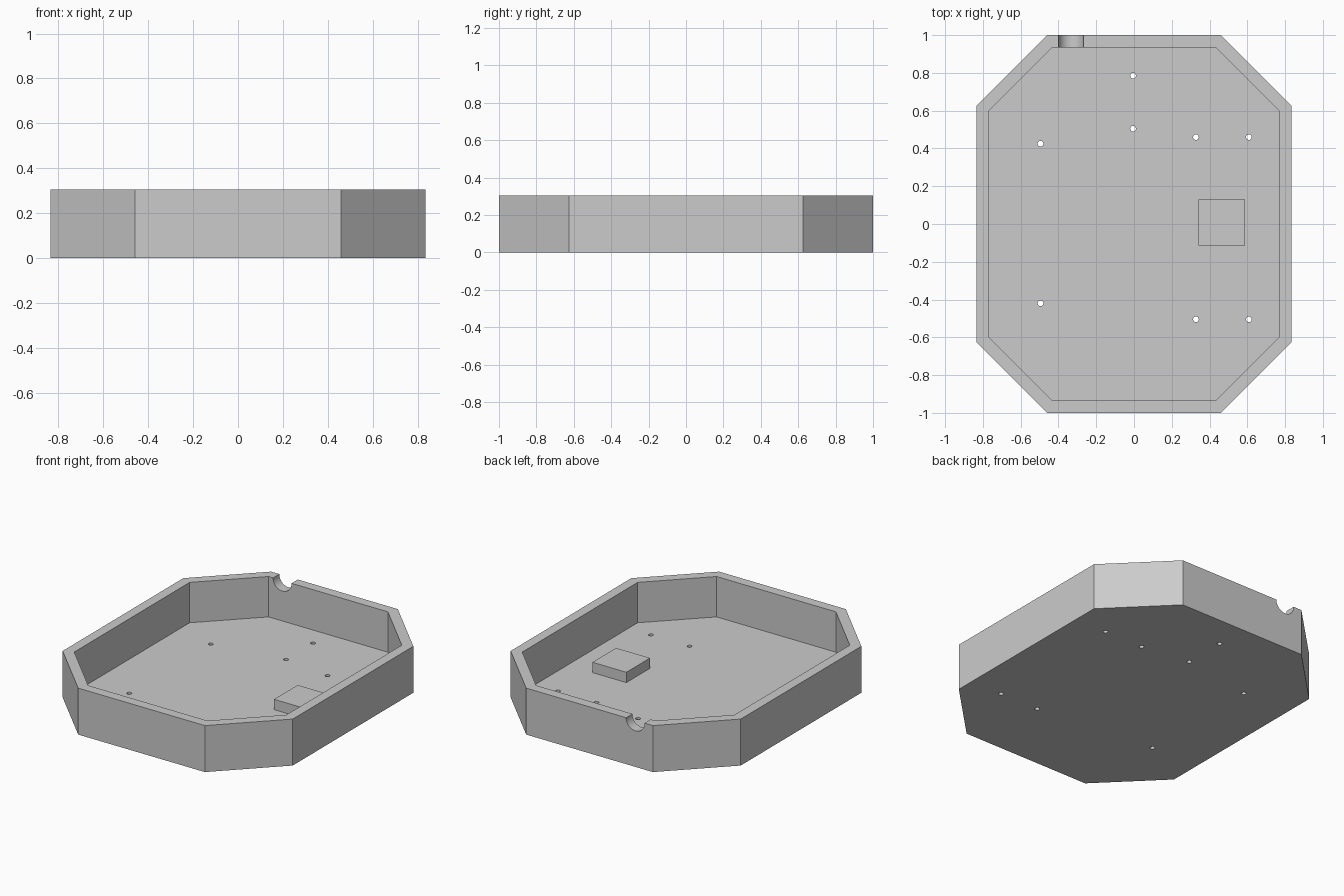
import bpy, bmesh
from mathutils import Matrix, Vector

HEIGHT, FLOOR = 0.305, 0.04

default = bpy.data.objects.get("Cube")
if default:
    bpy.data.objects.remove(default, do_unlink=True)

grey = bpy.data.materials.new("light grey")
grey.use_nodes = True
grey.diffuse_color = (0.6, 0.6, 0.6, 1)
grey.node_tree.nodes["Principled BSDF"].inputs["Base Color"].default_value = (0.6, 0.6, 0.6, 1)


def new_object(name, bm):
    bmesh.ops.recalc_face_normals(bm, faces=bm.faces)
    mesh = bpy.data.meshes.new(name)
    bm.to_mesh(mesh)
    bm.free()
    mesh.materials.append(grey)
    obj = bpy.data.objects.new(name, mesh)
    bpy.context.collection.objects.link(obj)
    return obj


def prism(name, points, low, high):
    """Upright prism over a flat outline."""
    bm = bmesh.new()
    base = bm.faces.new([bm.verts.new((x, y, low)) for x, y in points])
    top = bmesh.ops.extrude_face_region(bm, geom=[base])["geom"]
    verts = [v for v in top if isinstance(v, bmesh.types.BMVert)]
    bmesh.ops.translate(bm, verts=verts, vec=(0, 0, high - low))
    return new_object(name, bm)


def octagon(x, y, cx, cy):
    """Rectangle of half size x, y whose corners are cut at cx and cy."""
    return [(cx, -y), (x, -cy), (x, cy), (cx, y),
            (-cx, y), (-x, cy), (-x, -cy), (-cx, -y)]


def cylinder(name, radius, depth, location, axis="Z", sides=32):
    bm = bmesh.new()
    place = Matrix.Translation(Vector(location))
    if axis == "Y":
        place = place @ Matrix.Rotation(1.5707963, 4, "X")
    bmesh.ops.create_cone(bm, cap_ends=True, segments=sides, radius1=radius,
                          radius2=radius, depth=depth, matrix=place)
    return new_object(name, bm)


def cut(target, cutter):
    cutter.hide_render = True
    mod = target.modifiers.new("cut", "BOOLEAN")
    mod.operation, mod.solver, mod.object = "DIFFERENCE", "EXACT", cutter
    bpy.context.view_layer.objects.active = target
    bpy.ops.object.modifier_apply(modifier=mod.name)
    bpy.data.objects.remove(cutter, do_unlink=True)


# Open tray with chamfered corners
tray = prism("tray", octagon(0.835, 1, 0.46, 0.625), 0, HEIGHT)
cut(tray, prism("cavity", octagon(0.77, 0.935, 0.433, 0.598), FLOOR, HEIGHT + 0.1))

# Round cable notch in the top of the back wall
cut(tray, cylinder("notch", 0.067, 0.2, (-0.333, 0.97, HEIGHT - 0.002), "Y", 48))

# Screw holes through the floor
holes = [(-0.495, 0.425), (-0.495, -0.42), (-0.005, 0.785), (-0.005, 0.505)]
holes += [(x, y) for x in (0.328, 0.608) for y in (0.46, -0.505)]
for x, y in holes:
    cut(tray, cylinder("hole", 0.015, 0.2, (x, y, FLOOR / 2), sides=24))

# Raised block on the floor
block = prism("raised_block", [(0.342, -0.115), (0.588, -0.115), (0.588, 0.13), (0.342, 0.13)],
              FLOOR - 0.01, FLOOR + 0.068)

# Smooth the round cuts, keep the flat faces crisp
for obj in (tray, block):
    bpy.ops.object.select_all(action="DESELECT")
    obj.select_set(True)
    bpy.context.view_layer.objects.active = obj
    bpy.ops.object.shade_smooth_by_angle(angle=0.5)
